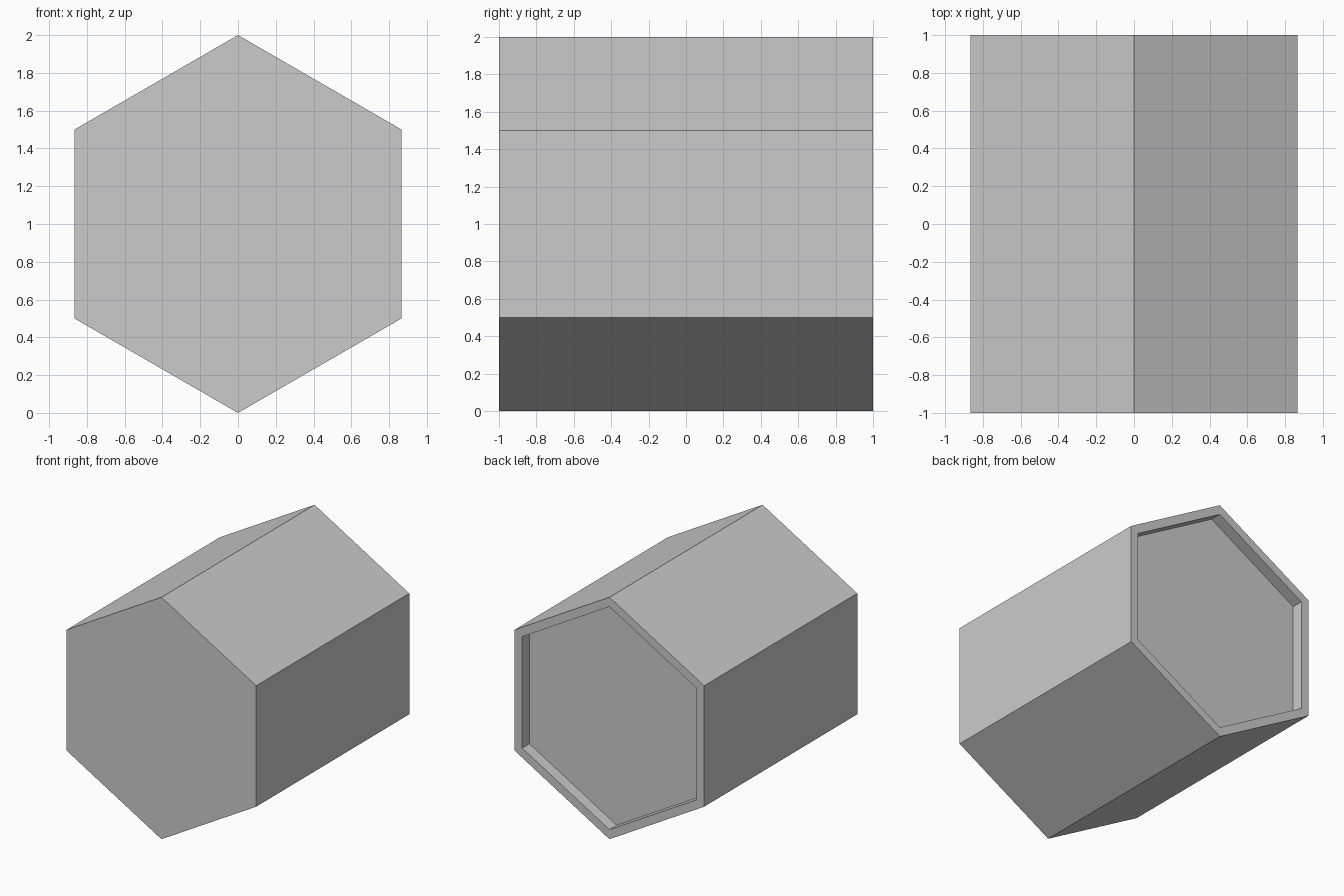
import bpy, bmesh
from math import pi
from mathutils import Matrix, Vector

if "Cube" in bpy.data.objects:
    bpy.data.objects.remove(bpy.data.objects["Cube"])

bm = bmesh.new()

# Hexagonal prism lying along y, with a corner pointing up
bmesh.ops.create_cone(bm, cap_ends=True, segments=6, radius1=1, radius2=1, depth=2)
top = max(bm.verts, key=lambda v: v.co.y).co
spin = 0 if abs(top.x) < 0.01 else pi / 6
bm.transform(Matrix.Translation((0, 0, 1)) @ Matrix.Rotation(-pi / 2, 4, 'X') @ Matrix.Rotation(spin, 4, 'Z'))
bmesh.ops.recalc_face_normals(bm, faces=bm.faces)

# Rim and shallow recess on the back end
bm.normal_update()
back = next(f for f in bm.faces if f.normal.y > 0.9)
bmesh.ops.inset_region(bm, faces=[back], thickness=0.079)
floor = bmesh.ops.extrude_discrete_faces(bm, faces=[back])['faces'][0]
bmesh.ops.translate(bm, verts=floor.verts, vec=Vector((0, -0.095, 0)))
bm.normal_update()

mesh = bpy.data.meshes.new("hexagonal_block")
bm.to_mesh(mesh)
bm.free()
bpy.context.collection.objects.link(bpy.data.objects.new("hexagonal_block", mesh))
